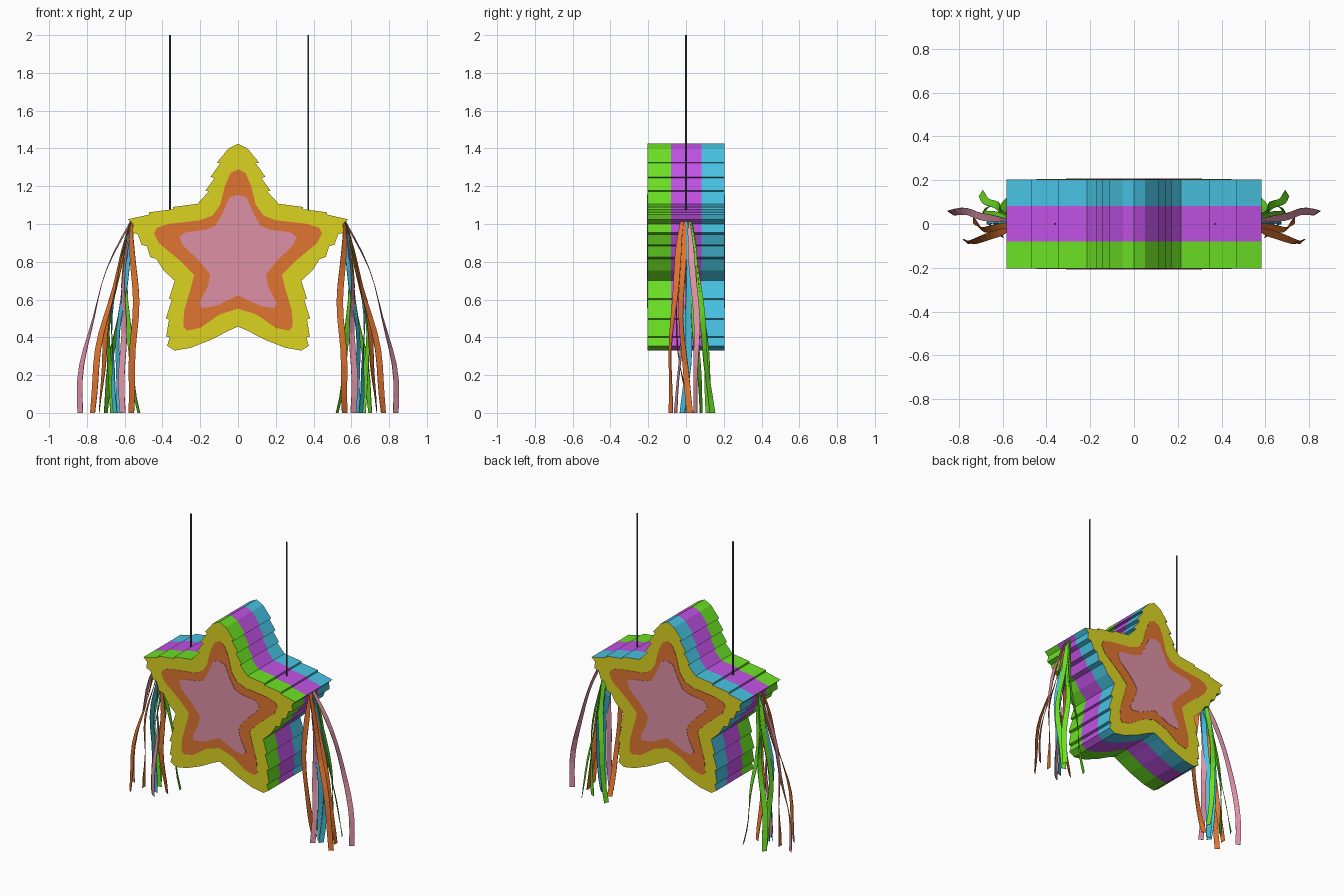
import bpy, bmesh, math

if "Cube" in bpy.data.objects:
    bpy.data.objects.remove(bpy.data.objects["Cube"])


def material(name, rgb):
    lin = [c / 12.92 if c < 0.04 else ((c + 0.055) / 1.055) ** 2.4 for c in rgb]
    m = bpy.data.materials.new(name)
    m.diffuse_color = (*lin, 1)
    m.use_nodes = True
    m.node_tree.nodes["Principled BSDF"].inputs["Base Color"].default_value = m.diffuse_color
    return m


MATS = {
    "yellow": material("yellow paper", (0.86, 0.83, 0.13)),
    "orange": material("orange paper", (0.88, 0.46, 0.19)),
    "pink": material("pink paper", (0.87, 0.57, 0.65)),
    "green": material("green paper", (0.42, 0.88, 0.14)),
    "purple": material("purple paper", (0.75, 0.32, 0.89)),
    "blue": material("blue paper", (0.28, 0.76, 0.88)),
    "wire": material("dark grey wire", (0.33, 0.33, 0.34)),
}


def finish(bm, name, mats, recalc=True):
    if recalc:
        bmesh.ops.recalc_face_normals(bm, faces=bm.faces[:])
    me = bpy.data.meshes.new(name)
    bm.to_mesh(me)
    bm.free()
    for m in mats:
        me.materials.append(MATS[m])
    ob = bpy.data.objects.new(name, me)
    bpy.context.collection.objects.link(ob)
    return ob


def layered_prism(name, half, ys, mats, band_ids, cap_id):
    """Mirror a half outline in x and extrude it through the y levels."""
    outline = half + [(-x, z) for x, z in reversed(half) if x > 0]
    bm = bmesh.new()
    rings = [[bm.verts.new((x, y, z)) for x, z in outline] for y in ys]
    n = len(outline)
    for k, mat in enumerate(band_ids):
        a, b = rings[k], rings[k + 1]
        for i in range(n):
            j = (i + 1) % n
            bm.faces.new((a[i], a[j], b[j], b[i])).material_index = mat
    for ring in (rings[0], rings[-1]):
        bm.faces.new(ring).material_index = cap_id
    return finish(bm, name, mats)


# star body with shingled paper edges
BODY = [(0, 1.425), (0.05, 1.4), (0.112, 1.325), (0.094, 1.322), (0.145, 1.25),
        (0.124, 1.243), (0.172, 1.177), (0.155, 1.172), (0.215, 1.107),
        (0.345, 1.09), (0.345, 1.078), (0.47, 1.062), (0.47, 1.05), (0.582, 1.025),
        (0.555, 1.0), (0.56, 0.955), (0.53, 0.945), (0.51, 0.89), (0.482, 0.883),
        (0.465, 0.825), (0.432, 0.815), (0.395, 0.755), (0.335, 0.70),
        (0.365, 0.605), (0.35, 0.60), (0.382, 0.50), (0.365, 0.495), (0.38, 0.405),
        (0.362, 0.40), (0.375, 0.355), (0.335, 0.33), (0.25, 0.345), (0.14, 0.388),
        (0.05, 0.435), (0, 0.457)]
layered_prism("star_body", BODY, (-0.203, -0.08, 0.082, 0.203),
              ("green", "purple", "blue", "yellow"), (0, 1, 2), 3)

# painted stars on both faces
MIDDLE = [(0, 1.29), (0.04, 1.27), (0.07, 1.2), (0.095, 1.1), (0.135, 1.045),
          (0.2, 1.02), (0.37, 1.0), (0.43, 0.98), (0.445, 0.95), (0.42, 0.9),
          (0.3, 0.8), (0.232, 0.73), (0.25, 0.66), (0.285, 0.54), (0.29, 0.46),
          (0.27, 0.435), (0.2, 0.45), (0.1, 0.52), (0, 0.552)]
INNER = [(0, 1.155), (0.045, 1.14), (0.085, 1.05), (0.12, 0.99), (0.17, 0.97),
         (0.28, 0.955), (0.31, 0.93), (0.29, 0.885), (0.2, 0.8), (0.147, 0.73),
         (0.16, 0.67), (0.205, 0.58), (0.19, 0.555), (0.12, 0.565), (0, 0.622)]
for side, s in (("front", -1), ("back", 1)):
    layered_prism(side + "_middle_star", MIDDLE, (s * 0.202, s * 0.205),
                  ("orange",), (0,), 0)
    layered_prism(side + "_inner_star", INNER, (s * 0.202, s * 0.207),
                  ("pink",), (0,), 0)

# hanging wires
for name, x in (("left_wire", -0.36), ("right_wire", 0.372)):
    bm = bmesh.new()
    bmesh.ops.create_cone(bm, cap_ends=True, segments=8, radius1=0.005,
                          radius2=0.005, depth=1.0)
    bmesh.ops.translate(bm, verts=bm.verts[:], vec=(x, 0, 1.5))
    finish(bm, name, ("wire",))

# tassel ribbons: colour, halfway x y, end x y, width direction in degrees
RIBBONS = [("pink", 0.775, 0.05, 0.835, 0.05, 60),
           ("orange", 0.70, -0.07, 0.77, -0.08, 50),
           ("orange", 0.68, -0.02, 0.735, 0.02, 70),
           ("green", 0.59, 0.09, 0.525, 0.12, 40),
           ("green", 0.64, 0.08, 0.70, 0.14, 110),
           ("blue", 0.62, 0.0, 0.63, 0.0, 30),
           ("blue", 0.66, 0.02, 0.65, -0.02, 80),
           ("pink", 0.61, -0.02, 0.61, -0.055, 45),
           ("orange", 0.55, -0.055, 0.565, 0.03, 20),
           ("green", 0.67, 0.05, 0.66, 0.08, 130)]
STEPS = 12


def ribbon(name, s, index, colour, xm, ym, xe, ye, angle):
    bm = bmesh.new()
    previous = None
    for k in range(STEPS + 1):
        t = k / STEPS
        w0, w1, w2 = (1 - t) * (1 - 2 * t), 4 * t * (1 - t), t * (2 * t - 1)
        wave = 0.012 * math.sin(9 * t + index * 1.7) * math.sin(math.pi * t)
        x = 0.565 * w0 + xm * w1 + xe * w2 + wave
        y = 0.3 * ym * w0 + ym * w1 + ye * w2 - wave * 0.6
        z = 1.015 * (1 - t)
        a = math.radians(angle) + 0.5 * math.sin(5 * t + index)
        half = 0.017 * min(1, 0.5 + 3 * t)
        dx, dy = half * math.cos(a), half * math.sin(a)
        pair = [bm.verts.new((s * (x + e * dx), y + e * dy, z)) for e in (-1, 1)]
        if previous:
            bm.faces.new((previous[0], previous[1], pair[1], pair[0]))
        previous = pair
    ob = finish(bm, name, (colour,))
    mod = ob.modifiers.new("paper thickness", "SOLIDIFY")
    mod.thickness = 0.003
    mod.offset = 0


for side, s in (("left", -1), ("right", 1)):
    for i, row in enumerate(RIBBONS):
        ribbon(f"{side}_ribbon_{i + 1}", s, i, *row)
